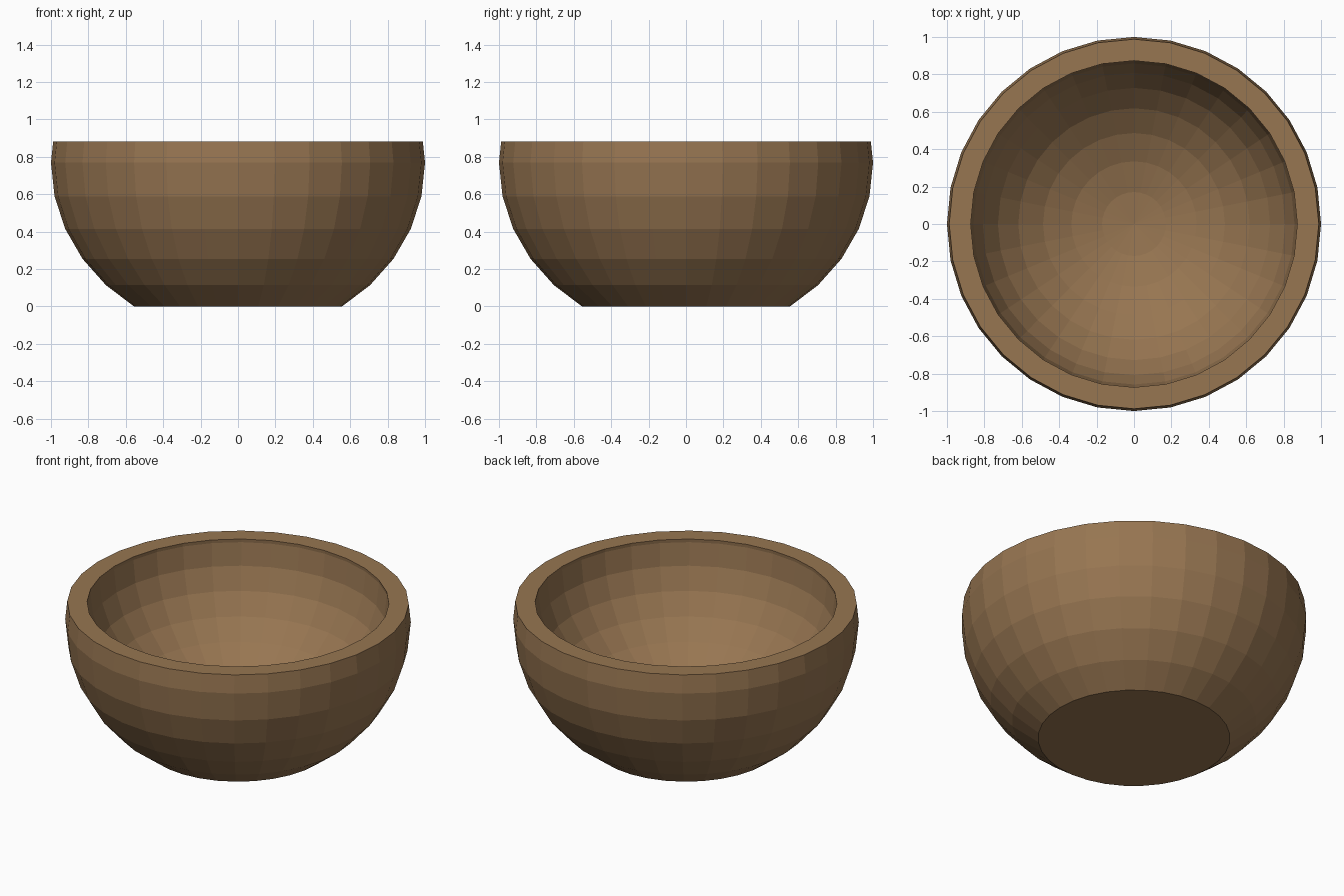
import bpy, bmesh, math

if "Cube" in bpy.data.objects:
    bpy.data.objects.remove(bpy.data.objects["Cube"])

SEG = 32
STEP = math.pi / 16


def arc(radius, height, centre_z, rings):
    # (radius, z) points along a squashed sphere, measured in ring steps below its equator
    return [(radius * math.cos(i * STEP), centre_z - height * math.sin(i * STEP)) for i in rings]


# Outer wall from foot to rim, then inner hollow from rim to its lowest point
outer = arc(1.0, 0.925, 0.769, range(5, -1, -1)) + [(0.988, 0.883)]
inner = [(0.873, 0.883)] + arc(0.875, 0.73, 0.862, range(0, 8))

bm = bmesh.new()
loops = []
for r, z in outer + inner:
    loops.append([bm.verts.new((r * math.cos(2 * math.pi * k / SEG),
                                r * math.sin(2 * math.pi * k / SEG), z)) for k in range(SEG)])
for a, b in zip(loops, loops[1:]):
    for k in range(SEG):
        n = (k + 1) % SEG
        bm.faces.new((a[k], a[n], b[n], b[k]))

# Flat foot and the fan at the bottom of the hollow
bm.faces.new(loops[0][::-1])
pole = bm.verts.new((0, 0, 0.862 - 0.73))
for k in range(SEG):
    bm.faces.new((loops[-1][k], loops[-1][(k + 1) % SEG], pole))
bmesh.ops.recalc_face_normals(bm, faces=bm.faces)

mesh = bpy.data.meshes.new("bowl")
bm.to_mesh(mesh)
bm.free()
bowl = bpy.data.objects.new("bowl", mesh)
bpy.context.collection.objects.link(bowl)

# Brown wood
wood = bpy.data.materials.new("wood")
wood.diffuse_color = (0.31, 0.18, 0.083, 1)
wood.use_nodes = True
wood.node_tree.nodes["Principled BSDF"].inputs["Base Color"].default_value = wood.diffuse_color
mesh.materials.append(wood)
